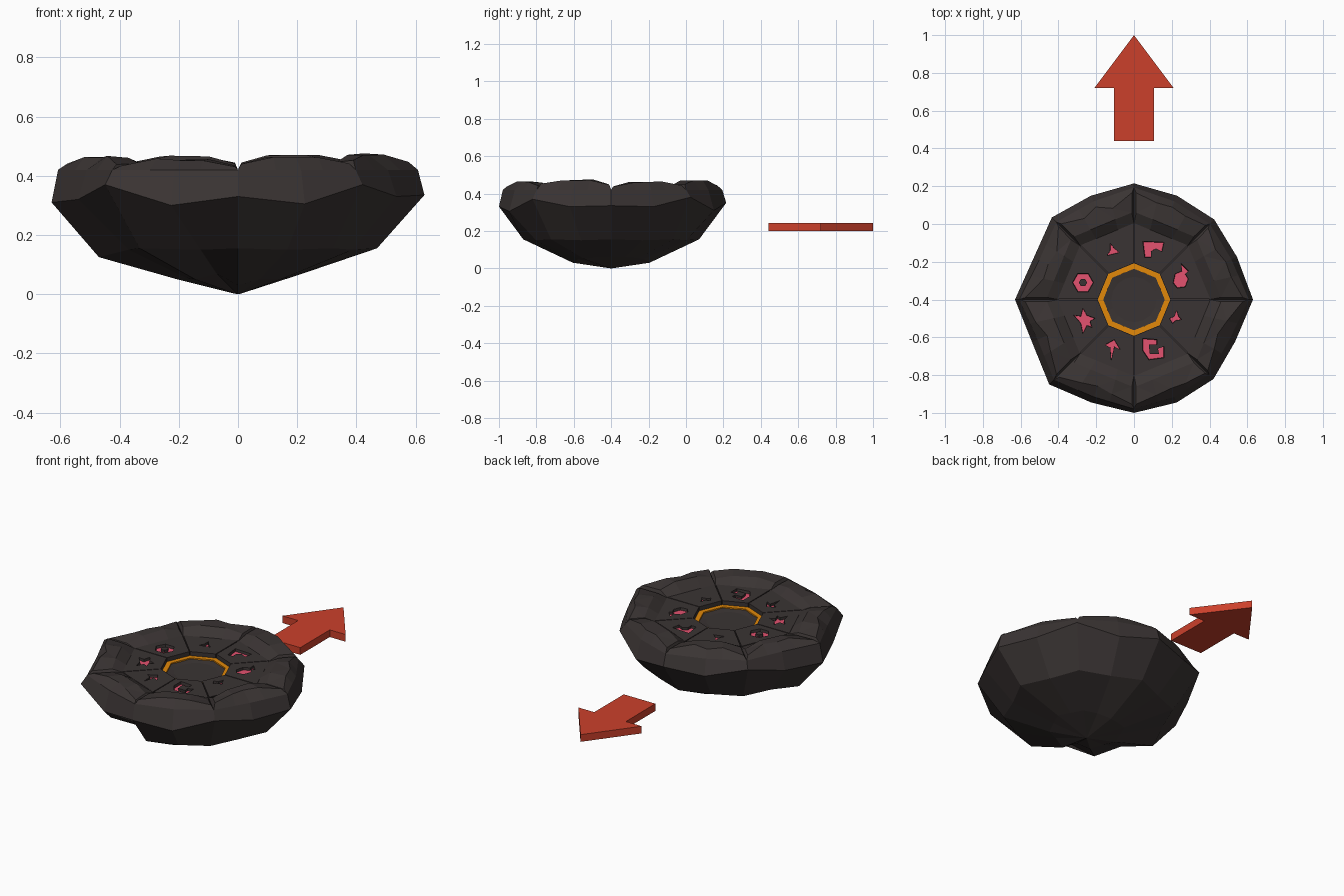
import bpy, bmesh, random
from math import sin, cos, radians
from mathutils import Vector

random.seed(4)
if "Cube" in bpy.data.objects:
    bpy.data.objects.remove(bpy.data.objects["Cube"])

CX, CY = 0.0, -0.4
FLOOR, PLATE_TOP = 0.394, 0.424


def material(name, rgb):
    m = bpy.data.materials.new(name)
    m.use_nodes = True
    m.diffuse_color = (*rgb, 1)
    m.node_tree.nodes["Principled BSDF"].inputs["Base Color"].default_value = (*rgb, 1)
    return m


ROCK = material("dark rock", (0.042, 0.034, 0.033))
GOLD = material("gold", (0.76, 0.25, 0.003))
PINK = material("glyph pink", (0.78, 0.085, 0.16))
RED = material("arrow red", (0.60, 0.051, 0.024))


def polar(r, deg, z=0.0):
    return Vector((CX + r * cos(radians(deg)), CY + r * sin(radians(deg)), z))


def loft(name, rings, mat, closed=False):
    """Skin a stack of equal point rings; cap the ends unless closed on itself."""
    bm = bmesh.new()
    loops = [[bm.verts.new(p) for p in ring] for ring in rings]
    n = len(loops[0])
    pairs = list(zip(loops, loops[1:]))
    if closed:
        pairs.append((loops[-1], loops[0]))
    else:
        bm.faces.new(loops[0])
        bm.faces.new(loops[-1])
    for a, b in pairs:
        for i in range(n):
            j = (i + 1) % n
            bm.faces.new((a[i], a[j], b[j], b[i]))
    bm.normal_update()
    bmesh.ops.triangulate(bm, faces=[f for f in bm.faces if len(f.verts) > 4])
    bmesh.ops.recalc_face_normals(bm, faces=bm.faces)
    mesh = bpy.data.meshes.new(name)
    bm.to_mesh(mesh)
    bm.free()
    mesh.materials.append(mat)
    obj = bpy.data.objects.new(name, mesh)
    bpy.context.collection.objects.link(obj)
    return obj


def prism(name, pts, z0, z1, mat, top_scale=1.0):
    mid = sum((Vector(p) for p in pts), Vector((0, 0))) / len(pts)
    top = [mid + (Vector(p) - mid) * top_scale for p in pts]
    return loft(name, [[(*p, z0) for p in pts], [(*p, z1) for p in top]], mat)


# Rock body: uneven rings from the bottom tip up to the shoulder
rim_r = [.63, .59, .60, .595, .615, .595, .615, .575,
         .63, .585, .635, .59, .60, .59, .595, .58]
rim_z = [.335, .33, .38, .31, .35, .33, .38, .32,
         .31, .32, .37, .30, .33, .305, .37, .33]
angles = [i * 22.5 for i in range(16)]
belly_r = [.47, .435] * 8
belly_z = [.155, .15] * 8
belly_r[9], belly_r[11] = 0.40, 0.33      # hollows in the underside
belly_r[14], belly_r[15] = 0.455, 0.42
belly_z[8] = 0.125
keel_z = [.065, .06, .055, .05, .03, .045, .055, .055,
          .05, .055, .05, .07, .03, .05, .05, .06]


def ring(radii, heights):
    return [polar(r, a, z) for r, a, z in zip(radii, angles, heights)]


shoulder = [polar(r * (0.965 if i % 4 == 0 else 0.945), a, 0.42)
            for i, (r, a) in enumerate(zip(rim_r, angles))]
loft("rock_body", [
    [polar(0.004, a, 0.0) for a in angles],
    ring([.205, .19] * 8, keel_z),
    ring(belly_r, belly_z),
    ring(rim_r, rim_z),
    shoulder,
    [polar(0.40, a, FLOOR) for a in angles],
    [polar(0.165, a, FLOOR) for a in angles],
    [polar(0.12, a, FLOOR - 0.006) for a in angles],
], ROCK)

# Rim stones: eight wedges whose uneven tops dip towards the joints
tops = [.462, .468, .465, .458, .463, .455, .460, .472]
for k in range(8):
    a0 = 45 * k
    o0, om, o1 = (shoulder[(2 * k + d) % 16] for d in range(3))
    i0, i1 = polar(0.40, a0), polar(0.40, a0 + 45)
    base = [o0, o0.lerp(om, 0.6), om, om.lerp(o1, 0.4), o1,
            i1, i1.lerp(i0, 0.3), i0.lerp(i1, 0.3), i0]
    t0, t1 = polar(0.465, a0), polar(0.465, a0 + 45)
    crown = [o0.lerp(t0, 0.2).lerp(om, 0.05), o0.lerp(om, 0.6), om, om.lerp(o1, 0.4),
             o1.lerp(t1, 0.2).lerp(om, 0.05), t1.lerp(t0, 0.035), t1.lerp(t0, 0.3),
             t0.lerp(t1, 0.3), t0.lerp(t1, 0.035)]
    for n in (1, 2, 3):
        crown[n] = crown[n].lerp(polar(0, 0), random.uniform(0.05, 0.13))
    for n, p in enumerate(crown):
        p.z = tops[k] + random.uniform(-0.004, 0.004)
        if n in (0, 4, 5, 8):
            p.z -= 0.022
    low = [Vector((p.x, p.y, FLOOR - 0.005)) for p in base]
    mid = [Vector((p.x, p.y, 0.42)) for p in base]
    loft("rim_stone", [low, mid, crown], ROCK)

# Glyph outlines, relative to the platform centre, one per plate
hexagon = [(-.27 + .052 * cos(radians(a)), .09 + .052 * sin(radians(a))) for a in range(0, 360, 60)]
glyphs = [
    [(.21, .09), (.23, .065), (.27, .07), (.285, .11), (.27, .135), (.285, .15),
     (.25, .185), (.255, .15), (.22, .135)],
    [(.05, .305), (.155, .30), (.145, .255), (.115, .27), (.09, .255), (.09, .225), (.06, .225)],
    [(-.14, .235), (-.08, .25), (-.105, .27), (-.125, .295), (-.125, .26)],
    hexagon,
    [(-.315, -.085), (-.28, -.09), (-.27, -.05), (-.25, -.085), (-.21, -.10), (-.235, -.115),
     (-.225, -.145), (-.25, -.135), (-.27, -.175), (-.28, -.125)],
    [(-.15, -.24), (-.105, -.215), (-.075, -.265), (-.105, -.25), (-.12, -.315), (-.125, -.255)],
    [(.05, -.21), (.12, -.215), (.12, -.24), (.08, -.24), (.085, -.285), (.13, -.285),
     (.125, -.26), (.155, -.25), (.155, -.305), (.08, -.315), (.05, -.27)],
    [(.19, -.10), (.215, -.09), (.225, -.06), (.235, -.09), (.25, -.105), (.22, -.11), (.205, -.125)],
]

# Inner plates with sunken glyphs
for k, glyph in enumerate(glyphs):
    a0, a1 = 45 * k, 45 * k + 45
    quad = [polar(r, a).xy for r, a in ((.193, a0), (.405, a0), (.405, a1), (.193, a1))]
    gap = 0.01
    quad = [quad[0].lerp(quad[3], gap * 1.6), quad[1].lerp(quad[2], gap),
            quad[2].lerp(quad[1], gap), quad[3].lerp(quad[0], gap * 1.6)]
    plate = prism("inner_plate", quad, FLOOR - 0.005, PLATE_TOP, ROCK)

    pts = [(x + CX, y + CY) for x, y in glyph]
    cutter = prism("glyph_cutter", pts, FLOOR + 0.008, PLATE_TOP + 0.01, ROCK, 1.12)
    cutter.hide_render = True
    cut = plate.modifiers.new("glyph_cut", "BOOLEAN")
    cut.operation, cut.solver, cut.object = "DIFFERENCE", "EXACT", cutter
    bpy.context.view_layer.objects.active = plate
    bpy.ops.object.modifier_apply(modifier=cut.name)
    bpy.data.objects.remove(cutter)
    prism("glyph", pts, FLOOR + 0.006, FLOOR + 0.015, PINK, 1.03)

# Post that leaves the hexagon glyph as a ring
post = [(-.27 + CX + .022 * cos(radians(a)), .09 + CY + .022 * sin(radians(a))) for a in range(0, 360, 60)]
prism("glyph_post", post, FLOOR, PLATE_TOP, ROCK)

# Gold octagon band around the sunken centre
octagon = [45 * k for k in range(8)]
loft("gold_ring", [[polar(r, a, z) for a in octagon] for r, z in (
    (.163, FLOOR - .01), (.192, FLOOR - .01), (.192, FLOOR + .006), (.163, FLOOR + .006))],
    GOLD, closed=True)

# Direction arrow behind the platform
half = [(.105, .44), (.105, .72), (.21, .72)]
arrow = half + [(0, 1.0)] + [(-x, y) for x, y in reversed(half)]
prism("arrow", arrow, 0.20, 0.243, RED)
